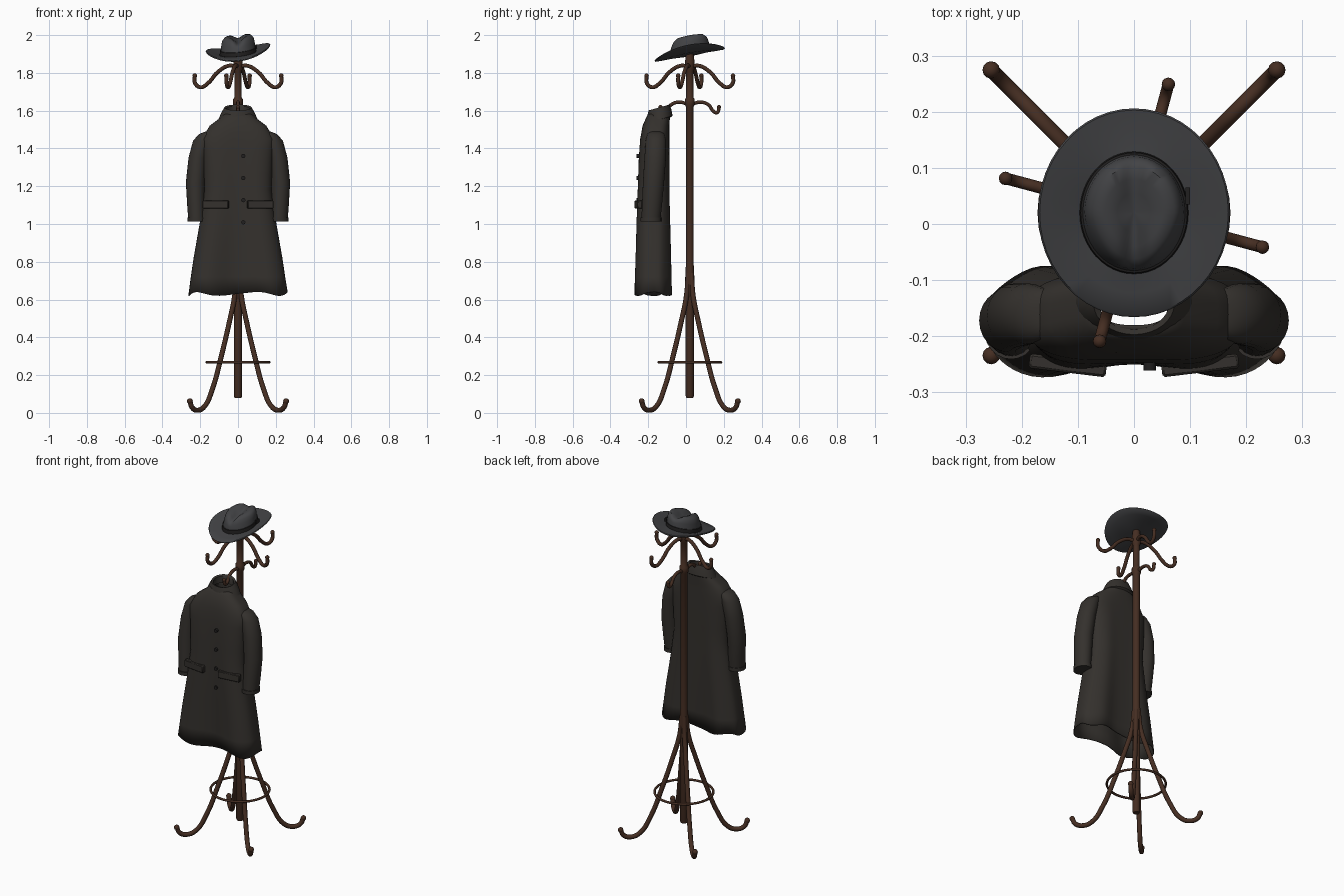
import bpy, bmesh, math
from mathutils import Vector

if "Cube" in bpy.data.objects:
    bpy.data.objects.remove(bpy.data.objects["Cube"])

AXIS_Y = 0.02  # the pole stands slightly behind the centre


def material(name, r, g, b):
    m = bpy.data.materials.new(name)
    m.use_nodes = True
    m.diffuse_color = (r, g, b, 1)
    bsdf = m.node_tree.nodes["Principled BSDF"]
    bsdf.inputs["Base Color"].default_value = (r, g, b, 1)
    bsdf.inputs["Roughness"].default_value = 0.7
    return m


WOOD = material("dark_wood", 0.06, 0.027, 0.016)
CLOTH = material("coat_cloth", 0.034, 0.03, 0.026)
FELT = material("hat_felt", 0.055, 0.056, 0.06)
DARK = material("dark_trim", 0.015, 0.014, 0.014)


def finish(obj, mat, angle=50):
    obj.data.materials.clear()
    obj.data.materials.append(mat)
    bpy.ops.object.select_all(action='DESELECT')
    obj.select_set(True)
    bpy.context.view_layer.objects.active = obj
    bpy.ops.object.shade_smooth_by_angle(angle=math.radians(angle))
    return obj


def loft(name, rings, mat, cap_start=False, cap_end=False, thickness=0):
    """Skin a list of closed rings of points."""
    bm = bmesh.new()
    rows = [[bm.verts.new(p) for p in ring] for ring in rings]
    n = len(rows[0])
    for a, b in zip(rows, rows[1:]):
        for i in range(n):
            j = (i + 1) % n
            bm.faces.new((a[i], a[j], b[j], b[i]))
    if cap_start:
        bm.faces.new(rows[0][::-1])
    if cap_end:
        bm.faces.new(rows[-1])
    bmesh.ops.recalc_face_normals(bm, faces=bm.faces)
    mesh = bpy.data.meshes.new(name)
    bm.to_mesh(mesh)
    bm.free()
    obj = bpy.data.objects.new(name, mesh)
    bpy.context.collection.objects.link(obj)
    if thickness:
        s = obj.modifiers.new("thickness", 'SOLIDIFY')
        s.thickness = thickness
        s.offset = -1
    return finish(obj, mat)


def angles(n):
    return [2 * math.pi * i / n for i in range(n)]


def oval(cx, cy, z, rx, ry, n=24):
    return [Vector((cx + rx * math.cos(a), cy + ry * math.sin(a), z)) for a in angles(n)]


def tube(name, points, radius, mat):
    """Round bar following a smooth path, with a knob on its last point."""
    curve = bpy.data.curves.new(name, 'CURVE')
    curve.dimensions = '3D'
    curve.bevel_depth = radius
    curve.bevel_resolution = 3
    curve.use_fill_caps = True
    sp = curve.splines.new('BEZIER')
    sp.resolution_u = 6
    sp.bezier_points.add(len(points) - 1)
    for bp, p in zip(sp.bezier_points, points):
        bp.co = p
        bp.handle_left_type = bp.handle_right_type = 'AUTO'
    obj = bpy.data.objects.new(name, curve)
    bpy.context.collection.objects.link(obj)
    bpy.ops.object.select_all(action='DESELECT')
    obj.select_set(True)
    bpy.context.view_layer.objects.active = obj
    bpy.ops.object.convert(target='MESH')
    finish(bpy.context.object, mat)
    bpy.ops.mesh.primitive_uv_sphere_add(segments=12, ring_count=8, radius=radius * 1.15, location=points[-1])
    knob = bpy.context.object
    knob.name = name + "_knob"
    finish(knob, mat)


def radial(profile, degrees):
    a = math.radians(degrees)
    return [(r * math.cos(a), AXIS_Y + r * math.sin(a), z) for r, z in profile]


def interpolate(table, z):
    """Linear lookup in rows whose first entry descends."""
    for lo, hi in zip(table[1:], table):
        if z >= lo[0]:
            t = (z - lo[0]) / (hi[0] - lo[0])
            return [u + (v - u) * t for u, v in zip(lo[1:], hi[1:])]
    return table[-1][1:]


# Pole with collars
pole_profile = [(0.08, .018), (0.09, .022), (0.62, .022), (0.7, .025), (0.78, .021), (1.62, .02),
                (1.63, .026), (1.66, .026), (1.67, .019), (1.81, .019), (1.82, .025), (1.86, .025), (1.9, .02)]
loft("pole", [oval(0, AXIS_Y, z, r, r, 16) for z, r in pole_profile], WOOD, True, True)

# Curved legs and the ring that ties them
leg = [(.012, .74), (.025, .62), (.065, .48), (.125, .3), (.19, .13), (.25, .035), (.3, .014), (.342, .027), (.36, .062)]
for i in range(4):
    tube("leg_%d" % (i + 1), radial(leg, 45 + 90 * i), 0.0135, WOOD)
bpy.ops.mesh.primitive_torus_add(major_radius=0.165, minor_radius=0.007, major_segments=40,
                                 minor_segments=8, location=(0, AXIS_Y, 0.268))
bpy.context.object.name = "leg_ring"
finish(bpy.context.object, WOOD)

# Upper and lower hooks
upper = [(.01, 1.835), (.05, 1.838), (.11, 1.805), (.165, 1.745), (.205, 1.724), (.235, 1.745), (.237, 1.785)]
for i in range(4):
    tube("upper_hook_%d" % (i + 1), radial(upper, 75 + 90 * i), 0.0105, WOOD)
lower = [(.01, 1.635), (.06, 1.645), (.1, 1.63), (.125, 1.597), (.145, 1.59), (.155, 1.62)]
for i, a in enumerate((90, 270)):
    tube("lower_hook_%d" % (i + 1), radial(lower, a), 0.0095, WOOD)

# Coat body: height, half width, front y, back y, fold depth
body = [(1.6, .065, -.185, -.085, 0), (1.565, .09, -.21, -.085, 0), (1.52, .15, -.23, -.088, 0),
        (1.45, .192, -.242, -.088, .005), (1.35, .185, -.247, -.088, .01), (1.18, .178, -.25, -.09, .014),
        (1.02, .2, -.25, -.09, .022), (.82, .235, -.245, -.092, .035), (.63, .263, -.24, -.095, .048)]


def coat_ring(z, n=64):
    a, front, back, fold = interpolate(body, z)
    ring = []
    for t in angles(n):
        c, s = math.cos(t), math.sin(t)
        u = math.copysign(abs(c) ** 0.8, c)
        v = math.copysign(abs(s) ** 0.6, s)
        y = (front + back) / 2 + v * (back - front) / 2
        if s < 0:
            y -= fold * abs(s) ** 0.5 * math.sin(min(abs(u) * 2.1, math.pi) if abs(u) < .99 else math.pi * .7) ** 2
        else:
            y += fold * 0.65 * abs(s) ** 0.5 * math.sin(abs(u) * 2.4) ** 4
        hem = max(0, (0.72 - z) / 0.09) * 0.01 * math.cos(5 * t)
        ring.append(Vector((a * u, y, z + hem)))
    return ring


heights = [1.6, 1.565, 1.52, 1.485, 1.45, 1.4, 1.35, 1.26, 1.18, 1.1, 1.02, .92, .82, .72, .63]
loft("coat_body", [coat_ring(z) for z in heights], CLOTH, thickness=0.006)

# Turned collar, higher at the nape
collar = [(.066, .045, 1.57), (.062, .046, 1.612), (.072, .055, 1.617), (.088, .064, 1.59), (.104, .071, 1.553), (.09, .06, 1.548)]
rings = []
for rx, ry, z in collar:
    ring = oval(0, -.142, z, rx, ry, 32)
    for p in ring:
        p.z += 0.28 * (p.y + .142)
    rings.append(ring)
loft("coat_collar", rings, CLOTH)

# Sleeves, cuffs and pocket flaps: mirrored
sleeve = [(1.49, .15, -.16, .022, .03), (1.475, .168, -.16, .04, .046), (1.44, .188, -.16, .05, .054),
          (1.35, .212, -.163, .05, .057), (1.22, .225, -.172, .051, .056), (1.1, .222, -.18, .047, .053),
          (1.02, .219, -.186, .044, .05)]
for side, s in (("left", 1), ("right", -1)):
    loft("sleeve_" + side, [oval(s * x, y, z, rx, ry) for z, x, y, rx, ry in sleeve], CLOTH, True, True)
    loft("cuff_" + side, [oval(s * .219, -.186, z, rx, rx + .006)
                          for z, rx in ((1.035, .044), (1.035, .049), (1.013, .049), (1.013, .04))], CLOTH, True, True)
    bpy.ops.mesh.primitive_cube_add(size=1, location=(s * .118, -.252, 1.103))
    flap = bpy.context.object
    flap.name = "pocket_flap_" + side
    flap.scale = (.138, .026, .044)
    flap.rotation_euler.z = s * 0.12
    bpy.ops.object.transform_apply(location=False, rotation=False, scale=True)
    bevel = flap.modifiers.new("soft_edges", 'BEVEL')
    bevel.width = 0.004
    finish(flap, CLOTH)

# Buttons
for i in range(4):
    bpy.ops.mesh.primitive_cylinder_add(vertices=16, radius=0.011, depth=0.014,
                                        location=(.028, -.254, 1.36 - .117 * i), rotation=(math.pi / 2, 0, 0))
    bpy.context.object.name = "button_%d" % (i + 1)
    finish(bpy.context.object, DARK)


# Hat: radii and height of each ring, shaped by tilt, brim curl, crease and pinch
def hat_ring(rx, ry, h, n=48):
    ring = oval(0, AXIS_Y, 0, rx, ry, n)
    for p in ring:
        dy = p.y - AXIS_Y
        curl = .034 * (p.x / .17) ** 2 if rx > .1 else 0
        rise = max(0, (h - .04) / .06)
        crease = .026 * rise * math.exp(-(p.x / .026) ** 2) * (1 - 2 * dy)
        p.z = 1.893 + h + .18 * dy + .1 * p.x + curl - crease
        p.x *= 1 - .25 * rise * max(0, -dy / .1)
    return ring


hat = [(.004, .004, .004), (.09, .1, .004), (.13, .143, 0), (.168, .183, 0), (.171, .186, .004), (.168, .183, .008),
       (.13, .143, .008), (.094, .106, .012), (.091, .103, .035), (.088, .1, .065), (.083, .094, .085),
       (.072, .082, .098), (.052, .06, .102), (.03, .035, .1), (.004, .004, .098)]
loft("hat", [hat_ring(*r) for r in hat], FELT, True, True)
band = [(.094, .106, .012), (.097, .109, .013), (.095, .107, .034), (.09, .102, .035)]
loft("hat_band", [hat_ring(*r) for r in band], DARK)
bpy.ops.mesh.primitive_cube_add(size=1, location=(.096, .05, 1.938))
bow = bpy.context.object
bow.name = "hat_band_bow"
bow.scale = (.008, .03, .024)
finish(bow, DARK)
